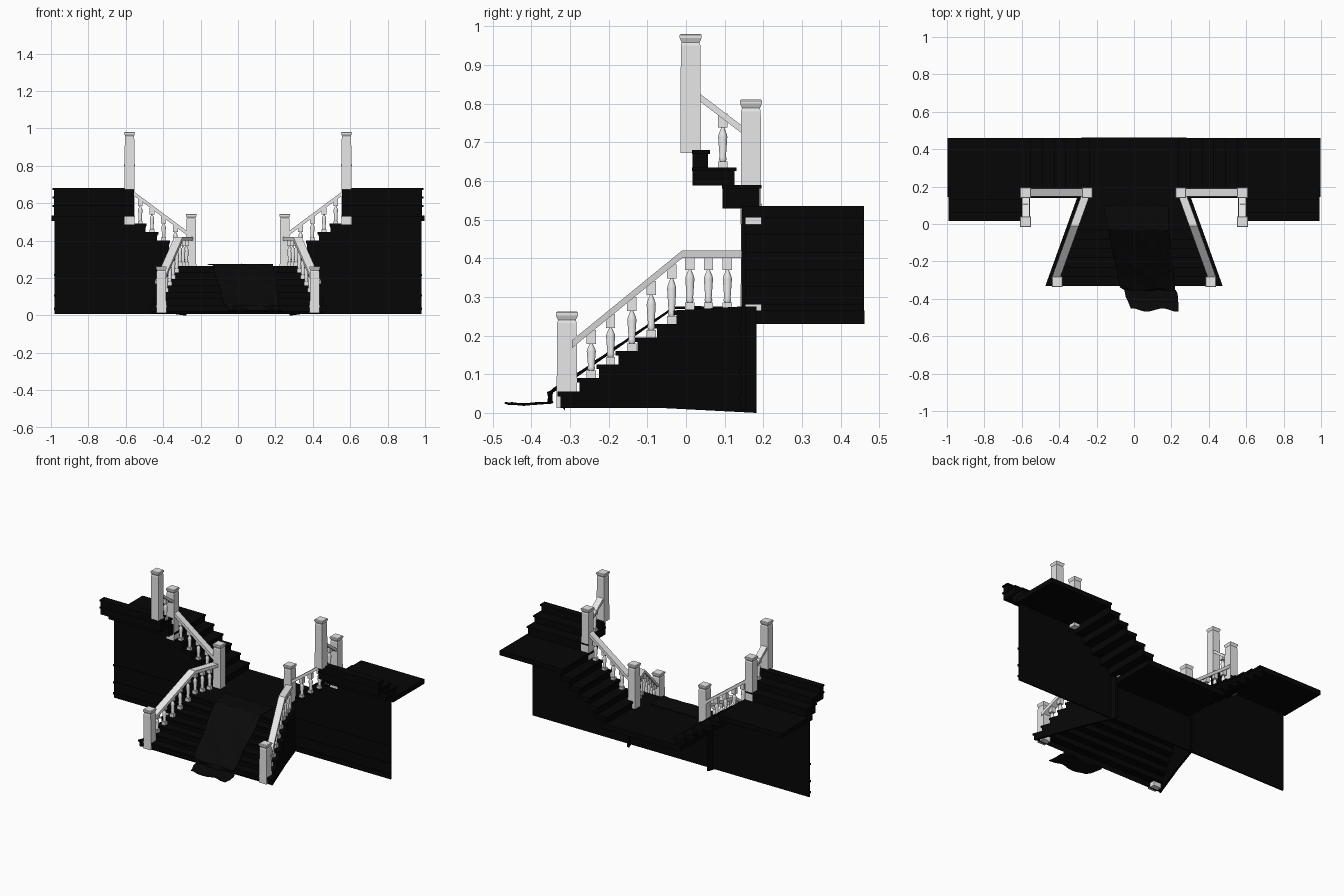
import bpy, bmesh, math

if "Cube" in bpy.data.objects:
    bpy.data.objects.remove(bpy.data.objects["Cube"])


def material(name, rgb):
    m = bpy.data.materials.new(name)
    m.use_nodes = True
    col = (*rgb, 1)
    m.diffuse_color = col
    m.node_tree.nodes["Principled BSDF"].inputs["Base Color"].default_value = col
    return m


DARK = material("dark wood", (.0018, .0018, .0018))
CARPET = material("carpet black", (.0028, .0028, .0028))
PALE = material("pale paint", (.8, .8, .8))


def finish(name, bm, mat, mirror=True):
    bmesh.ops.recalc_face_normals(bm, faces=bm.faces)
    me = bpy.data.meshes.new(name)
    bm.to_mesh(me)
    bm.free()
    me.materials.append(mat)
    ob = bpy.data.objects.new(name, me)
    bpy.context.collection.objects.link(ob)
    if mirror:
        ob.modifiers.new("Mirror", 'MIRROR').use_mirror_merge = False
    return ob


def prism(name, pts, place, mat, mirror=True):
    """Close a 2D outline into a solid; place(a, z, side) gives the 3D point."""
    bm = bmesh.new()
    ends = [[bm.verts.new(place(a, z, s)) for a, z in pts] for s in (0, 1)]
    for ring in ends:
        bm.faces.new(ring)
    for i in range(len(pts)):
        j = (i + 1) % len(pts)
        bm.faces.new((ends[0][i], ends[0][j], ends[1][j], ends[1][i]))
    return finish(name, bm, mat, mirror)


def along_x(y0, y1):
    return lambda a, z, s: (a, (y0, y1)[s], z)


def along_y(x0, x1):
    return lambda a, z, s: ((x0, x1)[s], a, z)


def box(name, x0, x1, y0, y1, z0, z1, mat, mirror=True):
    return prism(name, [(y0, z0), (y1, z0), (y1, z1), (y0, z1)],
                 along_y(x0, x1), mat, mirror)


def turned(name, x, y, profile, sides, mat):
    """Stack of polygon rings (z, radius) round a vertical axis."""
    bm = bmesh.new()
    rings = []
    for z, r in profile:
        rings.append([bm.verts.new((x + r * math.cos(t), y + r * math.sin(t), z))
                      for t in [math.tau * (i + .5) / sides for i in range(sides)]])
    for lo, hi in zip(rings, rings[1:]):
        for i in range(sides):
            j = (i + 1) % sides
            bm.faces.new((lo[i], lo[j], hi[j], hi[i]))
    bm.faces.new(rings[0])
    bm.faces.new(rings[-1])
    return finish(name, bm, mat)


def post(name, x, y, z0, z1):
    r = .038
    turned(name, x, y, [(z0, r), (z1 - .03, r * .94), (z1 - .022, r * .86),
                        (z1 - .01, r * 1.06), (z1 - .003, r * 1.06), (z1, r * .95)], 4, PALE)


def baluster(name, x, y, z0, z1):
    # square foot, turned shaft, square block under the rail
    h = z1 - z0 - .045
    box(name + "_foot", x - .013, x + .013, y - .012, y + .012, z0 - .01, z0 + .015, PALE)
    box(name + "_block", x - .013, x + .013, y - .012, y + .012, z1 - .03, z1 + .006, PALE)
    shape = [(0, .008), (.08, .011), (.15, .009), (.72, .0128), (.8, .0115), (1, .004)]
    ob = turned(name, x, y, [(z0 + .015 + t * h, r) for t, r in shape], 8, PALE)
    for p in ob.data.polygons:
        p.use_smooth = len(p.vertices) == 4


def stair_top(a, run, n, z, rise):
    """Outline of risers and nosed treads, from the bottom up."""
    out = []
    for k in range(n):
        b, lo, hi = a + run * k, z + rise * k, z + rise * (k + 1)
        out += [(b, lo), (b, hi - .012), (b - .007, hi - .012), (b - .007, hi)]
    return out


def stair_under(a, run, n, z, rise, t):
    out = []
    for k in range(n):
        b = a + run * k + .012
        out += [(b, z + rise * k - t), (b, z + rise * (k + 1) - t)]
    return out[::-1]


# Front flight, narrowing upwards
FRONT = (-.325, .05, 7, .02, .035)


def half_width(y):
    return .46 - .36 * (y + .32)


front_top = stair_top(*FRONT)
prism("front_flight", front_top + [(.15, .265), (.15, .245)] + stair_under(*FRONT, .014),
      lambda a, z, s: ((2 * s - 1) * half_width(a), a, z), DARK, False)
prism("front_flight_side", front_top + [(.14, .275), (.182, .275), (.182, 0),
                                        (-.05, .012), (-.325, .012)],
      lambda a, z, s: (half_width(a) - .004 + .014 * s, a, z), DARK)

# Middle landing
box("middle_landing", -.28, .28, .14, .462, .23, .265, DARK, False)

# Side flights and side landings
SIDE = (.245, .0625, 6, .265, .045)
side_top = stair_top(*SIDE)
prism("side_flight", side_top + [(.998, .535), (.998, .505)] + stair_under(*SIDE, .03),
      along_x(.145, .46), DARK)

# Wall carrying the side flights
wall_top = [(a + .004, z - .008) for a, z in side_top]
prism("front_wall", [(0, .008), (.98, .008), (.98, .525)] + wall_top[::-1] + [(0, .25)],
      along_x(.144, .154), DARK)
for z in (.03, .1, .21):
    box("wall_moulding", .3, .983, .139, .145, z, z + .012, DARK)

# Short top flights turning to the front
for y0, y1, z0, z1 in ((.095, .19, .528, .59), (.017, .125, .588, .635), (.017, .057, .633, .68)):
    box("top_step", .557, .985, y0, y1, z0, z1 - .008, DARK)
    box("top_tread", .555, .992, y0 - .002, y1 + .005, z1 - .01, z1, DARK)

# Posts
post("bottom_post", .41, -.308, .012, .262)
post("middle_post", .25, .168, .262, .542)
post("upper_post", .58, .168, .487, .81)
post("top_post", .58, .012, .672, .98)


# Front handrail and balusters
def rail_x(y):
    return .415 - .36 * (y + .28)


def rail_z(y):
    return min(.42, .42 + .815 * (y + .01))


bend = [-.295, -.01, .15]
prism("front_handrail", [(y, rail_z(y)) for y in bend] +
      [(y, rail_z(y) - .02) for y in bend[::-1]],
      lambda a, z, s: (rail_x(a) + .045 * (s - .5), a, z), PALE)
for y in (-.245, -.195, -.14, -.09, -.037, .01, .058, .107):
    step = min(6, math.floor((y + .325) / .05 + .01))
    baluster("front_baluster", rail_x(y), y, .055 + .035 * step + .005, rail_z(y) - .02)

# Side handrail and balusters
prism("side_handrail", [(.265, .445), (.57, .672), (.57, .65), (.265, .423)],
      along_x(.148, .19), PALE)
for k in range(4):
    x = .335 + .0625 * k
    baluster("side_baluster", x, .168, .355 + .045 * k, .423 + .745 * (x - .265))

# Top handrail and baluster
prism("top_handrail", [(.03, .83), (.155, .735), (.155, .715), (.03, .81)],
      along_y(.56, .6), PALE)
baluster("top_baluster", .58, .095, .635, .768)

# Rumpled carpet running down the front flight
path = [(-.46, .02), (-.42, .017), (-.38, .02), (-.35, .022), (-.35, .048), (-.335, .058)]
path += [(-.282 + .05 * k, .092 + .035 * k) for k in range(6)] + [(.03, .268), (.1, .267)]
bm = bmesh.new()
rows = []
COLS = 12
for i, (y, z) in enumerate(path):
    t = i / (len(path) - 1)
    mid, half = .11 - .1 * t, .13 + .04 * t
    row = []
    for j in range(COLS + 1):
        u = 2 * j / COLS - 1
        wave = .003 * math.sin(5 * u + 1.7 * i)
        row.append(bm.verts.new((mid + u * half + wave, y + 3 * wave * (1 - t),
                                 z + .001 + abs(wave))))
    rows.append(row)
for lo, hi in zip(rows, rows[1:]):
    for j in range(COLS):
        bm.faces.new((lo[j], lo[j + 1], hi[j + 1], hi[j]))
carpet = finish("carpet", bm, CARPET, False)
carpet.modifiers.new("Thickness", 'SOLIDIFY').thickness = .004
